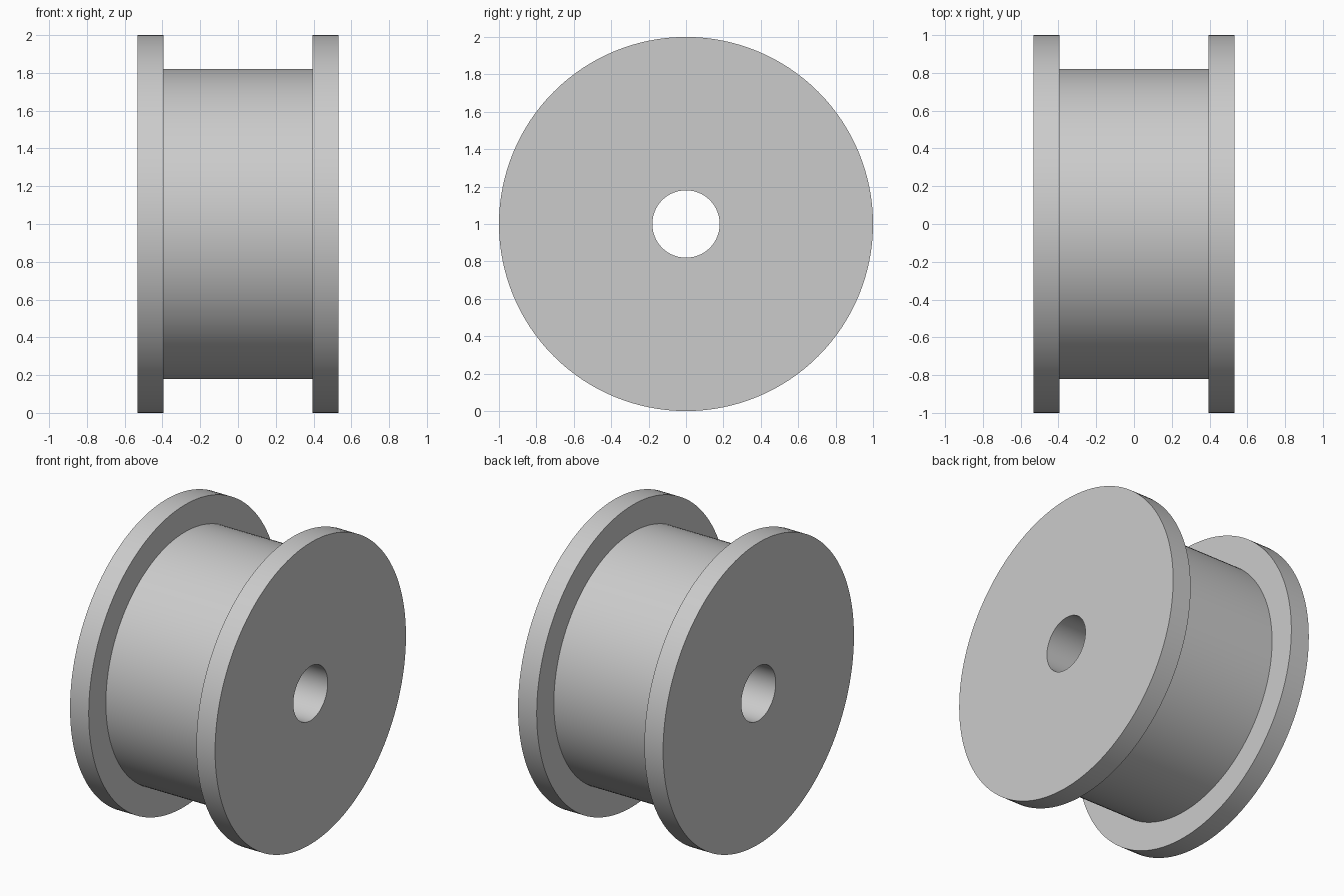
import bpy
import math

cube = bpy.data.objects.get("Cube")
if cube:
    bpy.data.objects.remove(cube, do_unlink=True)

SEGMENTS = 128
BORE, DRUM, FLANGE = 0.18, 0.82, 1.0      # radii
INNER, OUTER = 0.395, 0.532               # flange faces along the axle

grey = bpy.data.materials.new("plain grey")
grey.use_nodes = True
colour = (0.6, 0.6, 0.6, 1.0)
grey.diffuse_color = colour
grey.node_tree.nodes["Principled BSDF"].inputs["Base Color"].default_value = colour


def revolve(name, profile):
    """Turn a closed (x, radius) profile around the horizontal axle."""
    verts, faces = [], []
    n = len(profile)
    for i in range(SEGMENTS):
        a = math.tau * i / SEGMENTS
        verts += [(x, r * math.cos(a), r * math.sin(a)) for x, r in profile]
    for i in range(SEGMENTS):
        j = (i + 1) % SEGMENTS
        for k in range(n):
            m = (k + 1) % n
            faces.append((i * n + k, i * n + m, j * n + m, j * n + k))
    mesh = bpy.data.meshes.new(name)
    mesh.from_pydata(verts, [], faces)
    mesh.materials.append(grey)
    obj = bpy.data.objects.new(name, mesh)
    obj.location.z = FLANGE
    bpy.context.collection.objects.link(obj)
    bpy.ops.object.select_all(action='DESELECT')
    obj.select_set(True)
    bpy.context.view_layer.objects.active = obj
    # Consistent outward normals, then smooth sides with crisp rims
    bpy.ops.object.mode_set(mode='EDIT')
    bpy.ops.mesh.select_all(action='SELECT')
    bpy.ops.mesh.normals_make_consistent(inside=False)
    bpy.ops.object.mode_set(mode='OBJECT')
    bpy.ops.object.shade_smooth_by_angle(angle=math.radians(30))
    return obj


# Spool: drum, two flanges and through bore in one turned piece
half = [(OUTER, BORE), (OUTER, FLANGE), (INNER, FLANGE), (INNER, DRUM)]
mirrored = [(-x, r) for x, r in reversed(half)]
revolve("flanged_spool", half + mirrored)
